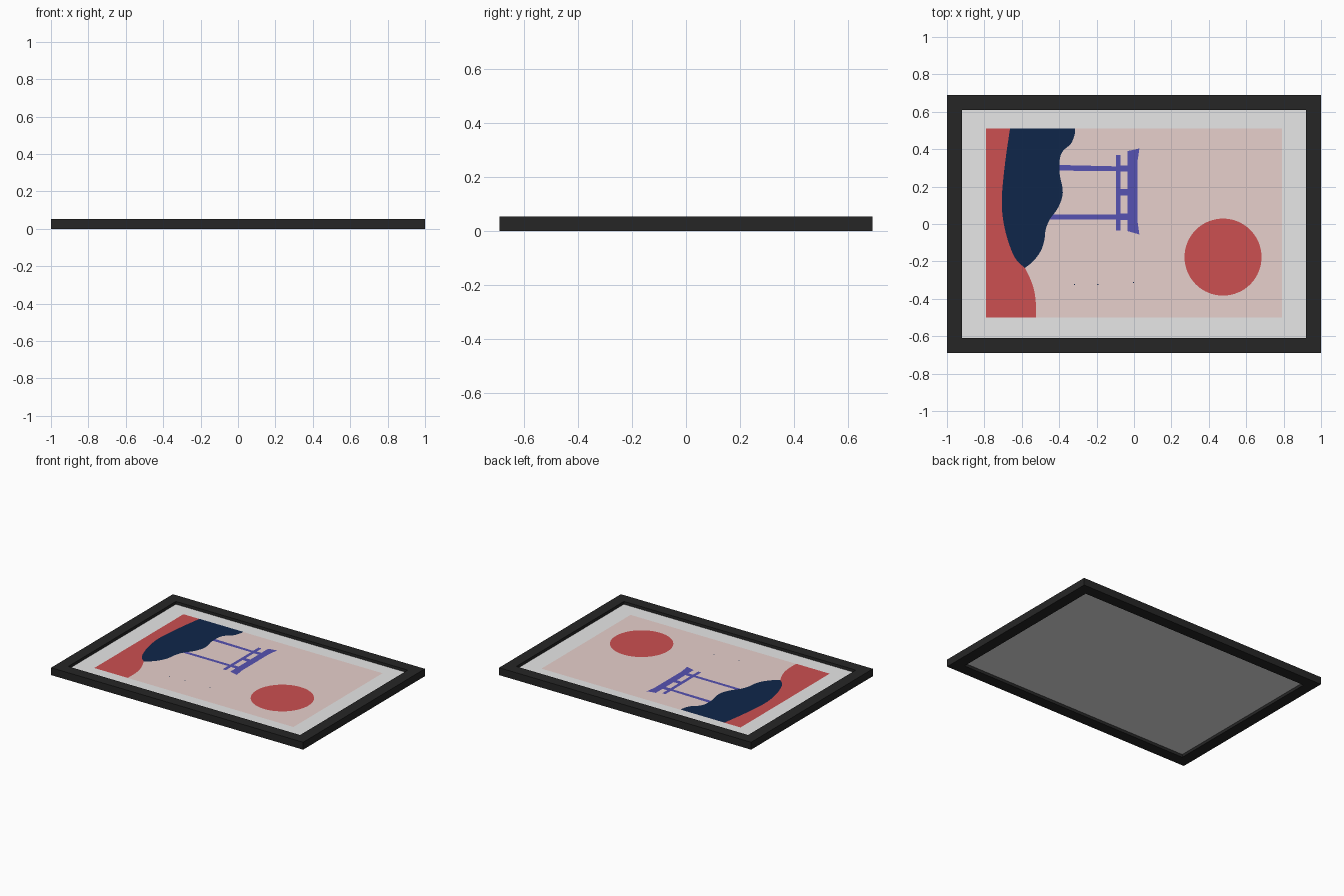
import bpy, bmesh, math
from mathutils import Vector

if "Cube" in bpy.data.objects:
    bpy.data.objects.remove(bpy.data.objects["Cube"])


def srgb(r, g, b):
    def lin(c):
        c /= 255
        return c / 12.92 if c < 0.04045 else ((c + 0.055) / 1.055) ** 2.4
    return (lin(r), lin(g), lin(b), 1)


def material(name, rgb):
    m = bpy.data.materials.new(name)
    m.diffuse_color = srgb(*rgb)
    m.use_nodes = True
    m.node_tree.nodes["Principled BSDF"].inputs["Base Color"].default_value = m.diffuse_color
    return m


BLACK = material("frame_black", (38, 38, 38))
WHITE = material("mat_white", (231, 231, 231))
PINK = material("paper_pink", (231, 208, 204))
RED = material("sun_red", (204, 80, 81))
NAVY = material("hill_navy", (15, 38, 74))
PURPLE = material("gate_purple", (86, 82, 178))

MAT_Z = 0.033   # top of the mat board
LAYER = 0.0007  # height step between printed layers


def finish(name, bm, mat):
    me = bpy.data.meshes.new(name)
    bm.to_mesh(me)
    bm.free()
    me.materials.append(mat)
    ob = bpy.data.objects.new(name, me)
    bpy.context.collection.objects.link(ob)
    return ob


def flat_shapes(name, outlines, layer, mat):
    """Printed areas: flat upward faces just above the mat."""
    bm = bmesh.new()
    z = MAT_Z + layer * LAYER
    for pts in outlines:
        f = bm.faces.new([bm.verts.new((x, y, z)) for x, y in pts])
        f.normal_update()
        if f.normal.z < 0:
            f.normal_flip()
    bmesh.ops.triangulate(bm, faces=bm.faces[:], ngon_method='EAR_CLIP')
    return finish(name, bm, mat)


def rect(x0, x1, y0, y1):
    return [(x0, y0), (x1, y0), (x1, y1), (x0, y1)]


def smooth(pts, n=5):
    """Catmull-Rom curve through an open row of points."""
    p = [Vector(q) for q in [pts[0]] + pts + [pts[-1]]]
    out = []
    for a, b, c, d in zip(p, p[1:], p[2:], p[3:]):
        for i in range(n):
            t = i / n
            v = 0.5 * (2 * b + (c - a) * t + (2 * a - 5 * b + 4 * c - d) * t * t
                       + (3 * b - a - 3 * c + d) * t ** 3)
            out.append((v.x, v.y))
    return out + [tuple(pts[-1])]


def circle(cx, cy, r, n):
    return [(cx + r * math.cos(2 * math.pi * i / n),
             cy + r * math.sin(2 * math.pi * i / n)) for i in range(n)]


# Mitred picture frame: a rectangular profile swept round four corners
bm = bmesh.new()
profile = [(0, 0), (0, 0.053), (0.08, 0.053), (0.08, 0)]
rings = [[bm.verts.new((sx * (1 - d), sy * (0.69 - d), z)) for d, z in profile]
         for sx, sy in ((-1, -1), (1, -1), (1, 1), (-1, 1))]
for i in range(4):
    a, b = rings[i], rings[(i + 1) % 4]
    for j in range(4):
        k = (j + 1) % 4
        bm.faces.new((a[j], b[j], b[k], a[k]))
bmesh.ops.recalc_face_normals(bm, faces=bm.faces[:])
finish("picture_frame", bm, BLACK)

# Mat board, recessed from the front and the back
bm = bmesh.new()
bmesh.ops.create_cube(bm, size=1)
for v in bm.verts:
    v.co = (v.co.x * 1.84, v.co.y * 1.22, 0.021 if v.co.z < 0 else MAT_Z)
finish("mat_board", bm, WHITE)

# Pink paper
flat_shapes("print_paper", [rect(-0.79, 0.79, -0.5, 0.51)], 1, PINK)

# Red ground along the left edge
shore = smooth([(-0.525, -0.5), (-0.525, -0.42), (-0.535, -0.35),
                (-0.556, -0.29), (-0.583, -0.235), (-0.61, -0.17)])
flat_shapes("red_ground", [[(-0.79, 0.51), (-0.79, -0.5)] + shore
                           + [(-0.64, 0.51)]], 2, RED)

# Red sun disc
flat_shapes("sun", [circle(0.476, -0.177, 0.206, 64)], 2, RED)

# Purple gate, lying on its side
gate = [
    [(-0.5, 0.318), (-0.5, 0.286), (-0.09, 0.283), (-0.09, 0.308)],   # posts
    rect(-0.5, -0.09, 0.024, 0.05),
    rect(-0.096, -0.071, -0.036, 0.37),                               # tie beam
    rect(-0.071, -0.032, 0.28, 0.314),                                # post tops
    rect(-0.071, -0.032, 0.022, 0.056),
    rect(-0.071, -0.032, 0.153, 0.188),                               # centre strut
    [(-0.034, -0.038), (0.029, -0.056), (0.018, 0.02), (0.018, 0.33),
     (0.029, 0.404), (-0.034, 0.39)],                                 # top beam
]
flat_shapes("gate", gate, 2, PURPLE)

# Navy hillside
left = smooth([(-0.663, 0.51), (-0.69, 0.32), (-0.707, 0.13), (-0.696, 0),
               (-0.665, -0.115), (-0.63, -0.19), (-0.583, -0.235)])
right = smooth([(-0.583, -0.235), (-0.54, -0.2), (-0.5, -0.147), (-0.48, -0.09),
                (-0.472, -0.03), (-0.45, 0.025), (-0.41, 0.08), (-0.385, 0.14),
                (-0.382, 0.19), (-0.397, 0.265), (-0.397, 0.345), (-0.38, 0.39),
                (-0.337, 0.43), (-0.317, 0.48), (-0.315, 0.51)])
flat_shapes("hillside", [left + right[1:]], 3, NAVY)

# Tiny distant specks
flat_shapes("specks", [circle(x, y, 0.004, 6) for x, y in
                       ((-0.318, -0.323), (-0.193, -0.323), (-0.003, -0.313))],
            2, NAVY)
